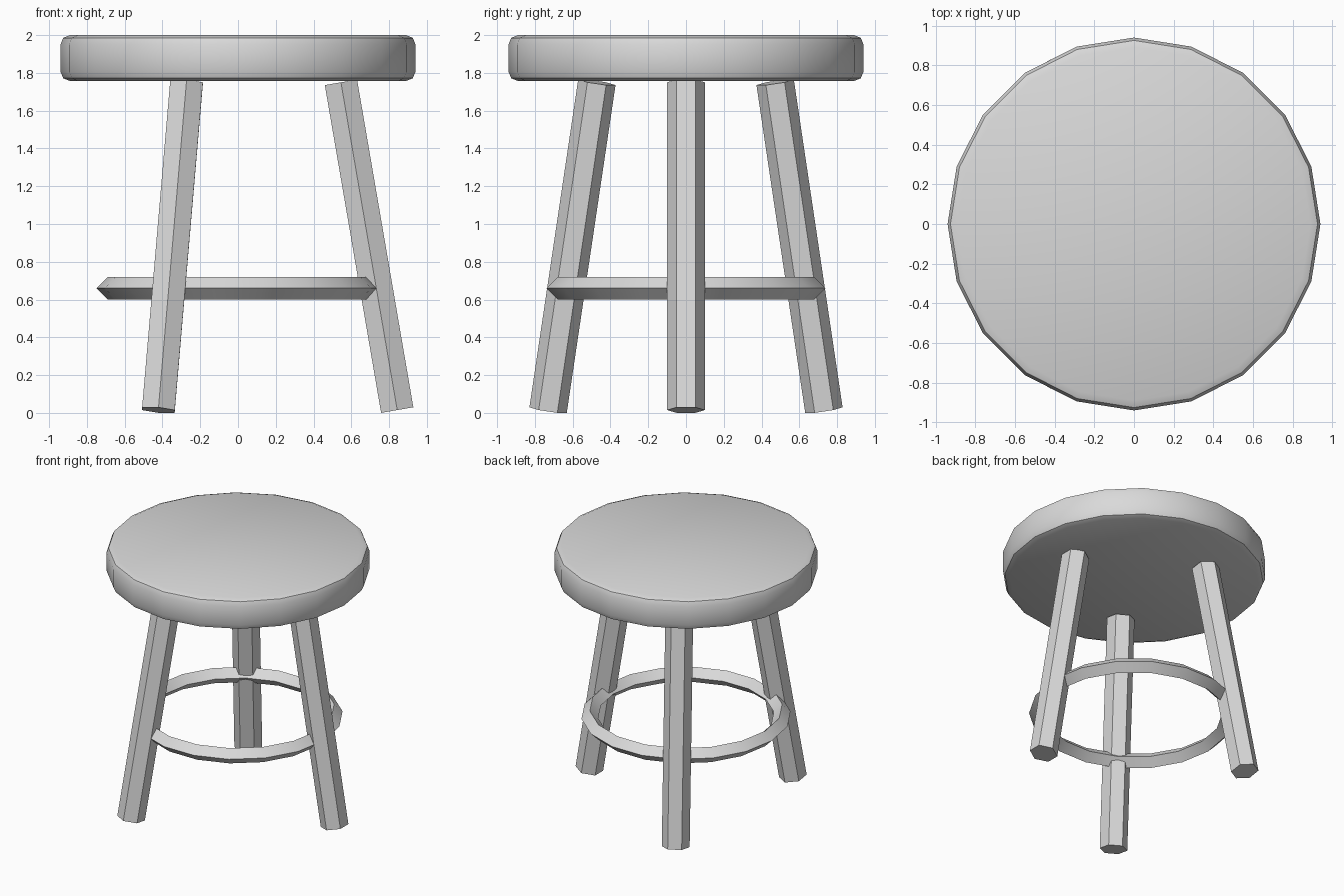
import bpy, bmesh, math
from mathutils import Vector, Matrix

if "Cube" in bpy.data.objects:
    bpy.data.objects.remove(bpy.data.objects["Cube"])

grey = bpy.data.materials.new("light grey")
grey.diffuse_color = (0.7, 0.7, 0.7, 1)
grey.use_nodes = True
grey.node_tree.nodes["Principled BSDF"].inputs["Base Color"].default_value = grey.diffuse_color


def finish(obj, name):
    obj.name = name
    obj.data.materials.clear()
    obj.data.materials.append(grey)
    bpy.ops.object.select_all(action='DESELECT')
    obj.select_set(True)
    bpy.context.view_layer.objects.active = obj
    bpy.ops.object.shade_smooth_by_angle(angle=math.radians(30))


def lathe(name, profile, sides, start=0.0, matrix=Matrix()):
    """Capped solid from (radius, z) rings, bottom to top."""
    bm = bmesh.new()
    rings = []
    for r, z in profile:
        angles = [start + 2 * math.pi * i / sides for i in range(sides)]
        rings.append([bm.verts.new((r * math.cos(a), r * math.sin(a), z)) for a in angles])
    for lo, hi in zip(rings, rings[1:]):
        for i in range(sides):
            j = (i + 1) % sides
            bm.faces.new((lo[i], lo[j], hi[j], hi[i]))
    bm.faces.new(rings[0][::-1])
    bm.faces.new(rings[-1])
    bm.transform(matrix)
    mesh = bpy.data.meshes.new(name)
    bm.to_mesh(mesh)
    bm.free()
    obj = bpy.data.objects.new(name, mesh)
    bpy.context.collection.objects.link(obj)
    finish(obj, name)


# Seat: 20-sided disc with a two-step rounded rim
R, LOW, TOP, B = 0.94, 1.757, 2.0, 0.05
k = B * (1 - math.sqrt(0.5))
lathe("seat", [(R - B, LOW), (R - k, LOW + k), (R, LOW + B),
               (R, TOP - B), (R - k, TOP - k), (R - B, TOP)], 20)

# Three splayed hexagonal legs
foot, head = Vector((0.843, 0, 0.015)), Vector((0.545, 0, 1.75))
length = (head - foot).length
tilt = math.atan2(head.x - foot.x, head.z - foot.z)
lean = Matrix.Translation(foot) @ Matrix.Rotation(tilt, 4, 'Y')
for i, name in enumerate(("right_leg", "back_left_leg", "front_left_leg")):
    turn = Matrix.Rotation(math.radians(120 * i), 4, 'Z')
    lathe(name, [(0.1, 0), (0.1, length)], 6, math.pi / 2, turn @ lean)

# Foot ring with a diamond cross-section
bpy.ops.mesh.primitive_torus_add(major_segments=18, minor_segments=4,
                                 major_radius=0.69, minor_radius=0.06,
                                 location=(0, 0, 0.66))
finish(bpy.context.object, "foot_ring")
